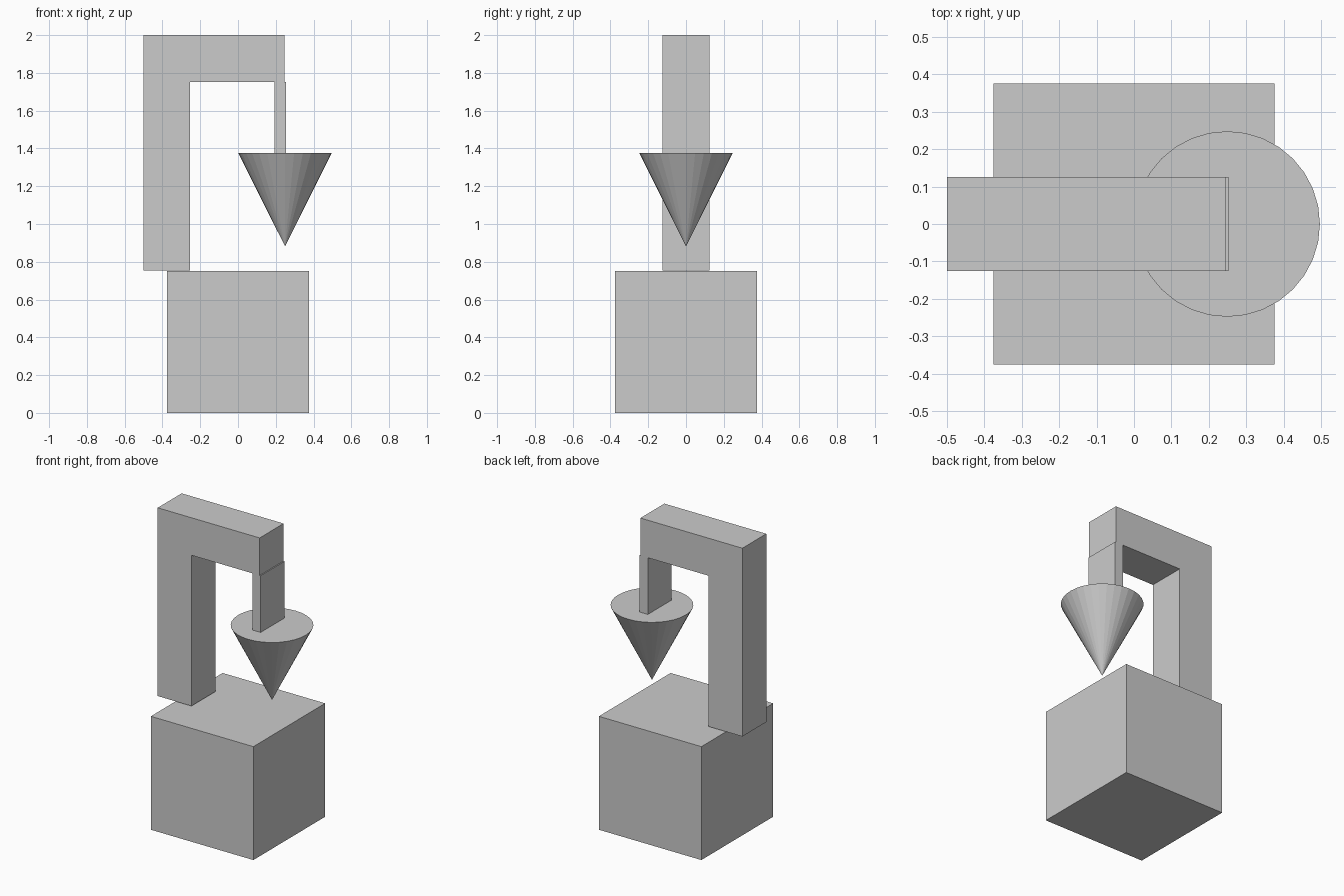
import bpy
import bmesh
from mathutils import Vector

if "Cube" in bpy.data.objects:
    bpy.data.objects.remove(bpy.data.objects["Cube"])


def prism(name, profile, half_depth):
    """Extrude an x-z outline symmetrically along y."""
    bm = bmesh.new()
    face = bm.faces.new([bm.verts.new((x, -half_depth, z)) for x, z in profile])
    new = bmesh.ops.extrude_face_region(bm, geom=[face])["geom"]
    verts = [v for v in new if isinstance(v, bmesh.types.BMVert)]
    bmesh.ops.translate(bm, verts=verts, vec=Vector((0, 2 * half_depth, 0)))
    bmesh.ops.recalc_face_normals(bm, faces=bm.faces)
    mesh = bpy.data.meshes.new(name)
    bm.to_mesh(mesh)
    bm.free()
    obj = bpy.data.objects.new(name, mesh)
    bpy.context.collection.objects.link(obj)
    return obj


def rect(x0, x1, z0, z1):
    return [(x0, z0), (x1, z0), (x1, z1), (x0, z1)]


# Cube base
prism("base", rect(-0.375, 0.375, 0, 0.75), 0.375)

# Upright post and overhanging arm in one piece
prism("post_and_arm", [(-0.5, 0.755), (-0.253, 0.755), (-0.253, 1.752),
                       (0.246, 1.752), (0.246, 2), (-0.5, 2)], 0.125)

# Thin plate hanging from the arm
prism("hanger", rect(0.192, 0.253, 1.377, 1.752), 0.125)

# Downward pointing cone
bpy.ops.mesh.primitive_cone_add(vertices=32, radius1=0, radius2=0.248, depth=0.495,
                                location=(0.249, 0, 1.1295))
bpy.context.object.name = "pointer_cone"
